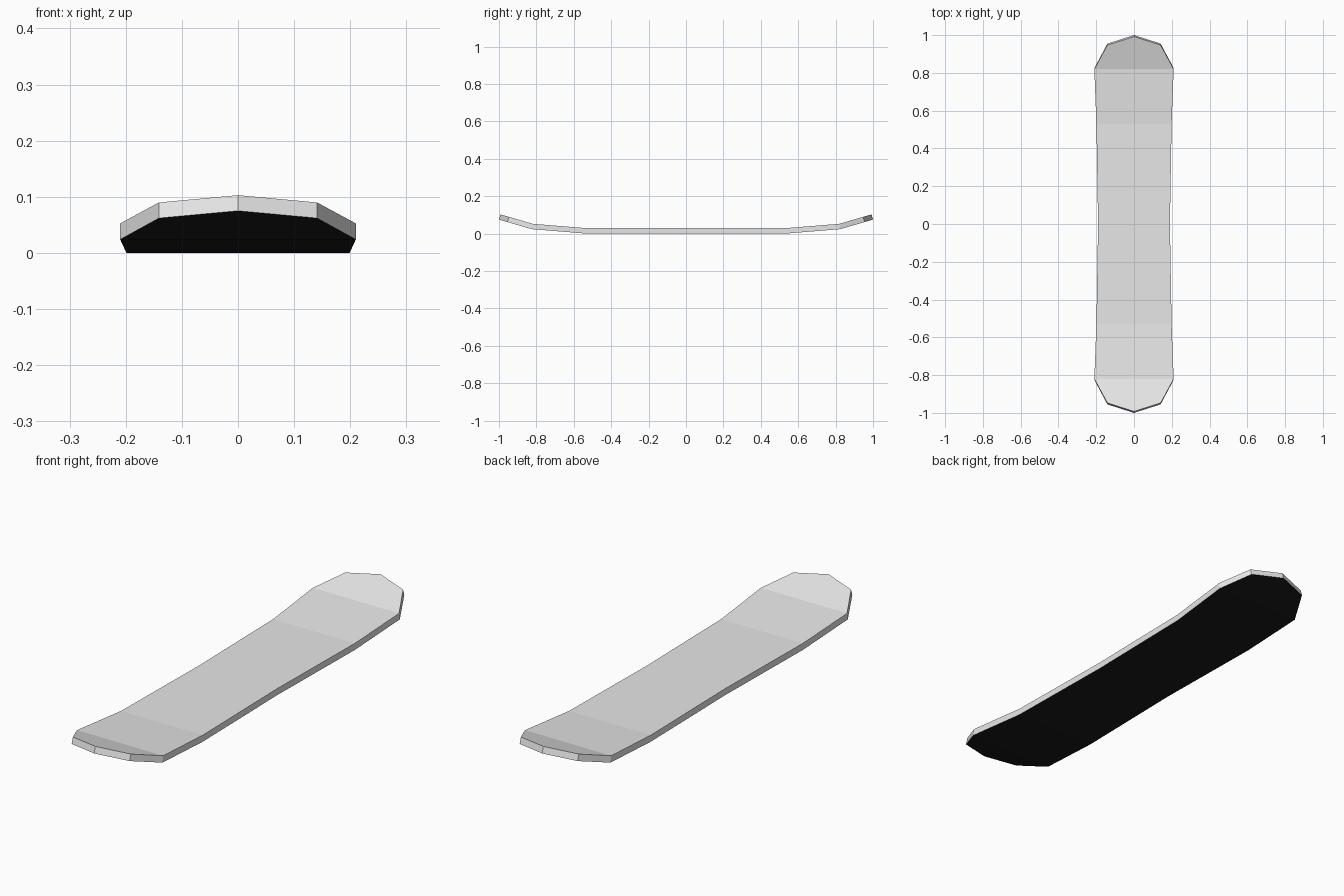
import bpy, bmesh, math

if "Cube" in bpy.data.objects:
    bpy.data.objects.remove(bpy.data.objects["Cube"])

THICK = 0.029
# Half of the board: (y, half width, underside z, bend angle in degrees)
HALF = [(0.0, 0.19, 0.0, 0.0), (0.53, 0.199, 0.0, 2.4),
        (0.825, 0.21, 0.024, 10.2), (0.955, 0.141, 0.062, 16.2)]
TIP = (1.0, 0.0, 0.075, 16.2)


def material(name, colour):
    m = bpy.data.materials.new(name)
    m.diffuse_color = (*colour, 1)
    m.use_nodes = True
    m.node_tree.nodes["Principled BSDF"].inputs["Base Color"].default_value = m.diffuse_color
    return m


# Underside ring and matching top ring, offset square to the bend
bm = bmesh.new()


def station(s, sign, x):
    y, _, z, a = s
    a = math.radians(a)
    low = bm.verts.new((x, sign * y, z))
    top = bm.verts.new((x, sign * (y - THICK * math.sin(a)), z + THICK * math.cos(a)))
    return low, top


def pair(s, sign):
    return station(s, sign, -s[1]), station(s, sign, s[1])


rows = [pair(s, -1) for s in reversed(HALF[1:])] + [pair(s, 1) for s in HALF]
front_tip, back_tip = station(TIP, -1, 0), station(TIP, 1, 0)

# Top deck and base, strip by strip, with the pointed ends
for level in (0, 1):
    for (l0, r0), (l1, r1) in zip(rows, rows[1:]):
        bm.faces.new([l0[level], r0[level], r1[level], l1[level]])
    for tip, (l, r) in ((front_tip, rows[0]), (back_tip, rows[-1])):
        bm.faces.new([tip[level], l[level], r[level]])

# Edge wall around the outline
outline = [front_tip] + [r for _, r in rows] + [back_tip] + [l for l, _ in reversed(rows)]
for a, b in zip(outline, outline[1:] + outline[:1]):
    bm.faces.new([a[0], b[0], b[1], a[1]])
bmesh.ops.recalc_face_normals(bm, faces=bm.faces)

# Black base below, grey everywhere else
for f in bm.faces:
    f.material_index = 1 if f.normal.z < -0.7 else 0

mesh = bpy.data.meshes.new("snowboard")
bm.to_mesh(mesh)
bm.free()
mesh.materials.append(material("light grey deck", (0.8, 0.8, 0.8)))
mesh.materials.append(material("black base", (0.01, 0.01, 0.01)))
board = bpy.data.objects.new("snowboard", mesh)
bpy.context.collection.objects.link(board)
